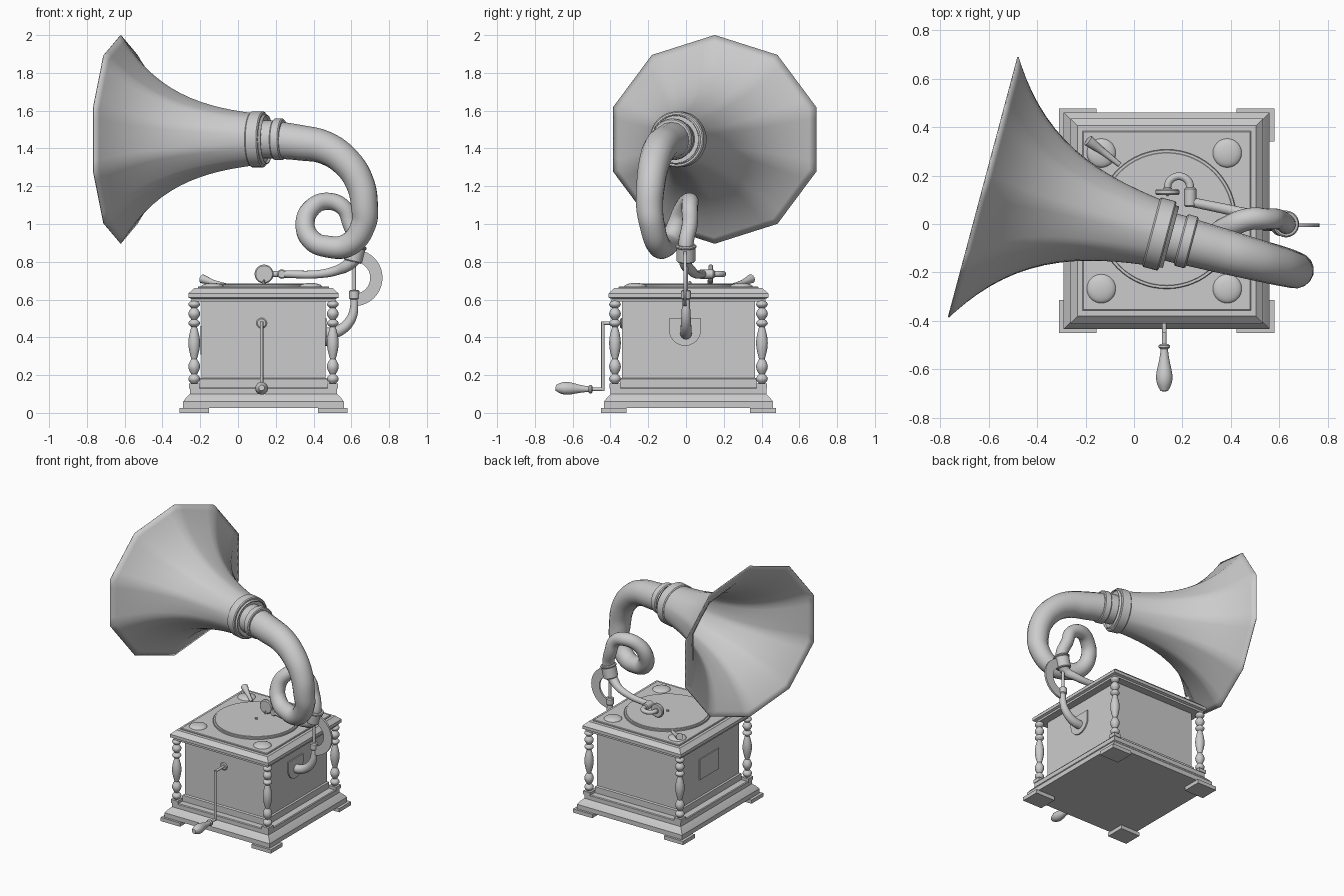
import bpy, bmesh, math
from mathutils import Vector

if "Cube" in bpy.data.objects:
    bpy.data.objects.remove(bpy.data.objects["Cube"])

shade = (0.6, 0.6, 0.6, 1)
grey = bpy.data.materials.new("plain_grey")
grey.use_nodes = True
grey.diffuse_color = shade
grey.node_tree.nodes["Principled BSDF"].inputs["Base Color"].default_value = shade

CENTRE = Vector((0.135, 0.013, 0))          # middle of the cabinet
CORNERS = [(-1, -1), (1, -1), (1, 1), (-1, 1)]
UP, FORWARD, BACK = Vector((0, 0, 1)), Vector((0, -1, 0)), Vector((0, 1, 0))


def activate(obj):
    bpy.context.collection.objects.link(obj)
    bpy.ops.object.select_all(action='DESELECT')
    obj.select_set(True)
    bpy.context.view_layer.objects.active = obj


def finish(obj, angle):
    obj.data.materials.append(grey)
    bpy.ops.object.shade_smooth_by_angle(angle=math.radians(angle))
    return obj


def skin(name, rings, cap=True, angle=35):
    """Join equal closed rings of points into one surface."""
    bm = bmesh.new()
    loops = [[bm.verts.new(point) for point in ring] for ring in rings]
    for low, high in zip(loops, loops[1:]):
        for k in range(len(low)):
            bm.faces.new((low[k - 1], low[k], high[k], high[k - 1]))
    if cap:
        bm.faces.new(loops[0])
        bm.faces.new(loops[-1])
    bmesh.ops.recalc_face_normals(bm, faces=bm.faces[:])
    mesh = bpy.data.meshes.new(name)
    bm.to_mesh(mesh)
    bm.free()
    obj = bpy.data.objects.new(name, mesh)
    activate(obj)
    return finish(obj, angle)


def arc(u, v, radius, start, end, steps=8):
    """Points along a circle, with angles in degrees."""
    angles = [math.radians(start + (end - start) * k / steps) for k in range(steps + 1)]
    return [(u + radius * math.cos(a), v + radius * math.sin(a)) for a in angles]


def lathe(name, base, axis, profile, sides=32):
    """Turn (radius, distance) pairs about an axis through base."""
    rotation = Vector(axis).to_track_quat('Z', 'Y')
    circle = arc(0, 0, 1, 0, 360, sides)[:-1]
    return skin(name, [[Vector(base) + rotation @ Vector((radius * u, radius * v, distance))
                        for u, v in circle] for radius, distance in profile])


def disc(name, base, axis, radius, height, edge=0.006, sides=48):
    """Round collar with softened rims."""
    lathe(name, base, axis, [(radius - edge, 0), (radius, edge),
                             (radius, height - edge), (radius - edge, height)], sides)


def beads(neck, belly, heights, steps=8):
    """Stacked bulges of a turned post."""
    profile, bottom = [], 0
    for height in heights:
        for k in range(steps):
            u = k / steps
            profile.append((neck + (belly - neck) * math.sin(math.pi * u), bottom + height * u))
        bottom += height
    return profile + [(neck, bottom)]


def moulding(name, middle, half_x, half_y, profile):
    """Stack rectangles given as (inset, height)."""
    return skin(name, [[(middle.x + sx * (half_x - inset), middle.y + sy * (half_y - inset), z)
                        for sx, sy in CORNERS] for inset, z in profile], angle=20)


def tube(name, points, start, end):
    """Smooth pipe that eases from the start radius to the end radius."""
    curve = bpy.data.curves.new(name, 'CURVE')
    curve.dimensions = '3D'
    curve.bevel_depth = 1
    curve.bevel_resolution = 6
    curve.resolution_u = 8
    curve.use_fill_caps = True
    spline = curve.splines.new('BEZIER')
    last = len(points) - 1
    spline.bezier_points.add(last)
    for k, (knot, point) in enumerate(zip(spline.bezier_points, points)):
        knot.co = point
        knot.radius = end + (start - end) * (1 - k / last) ** 1.7
        knot.handle_left_type = knot.handle_right_type = 'AUTO'
    activate(bpy.data.objects.new(name, curve))
    bpy.ops.object.convert(target='MESH')
    return finish(bpy.context.view_layer.objects.active, 50)


# Cabinet
moulding("plinth", CENTRE, 0.425, 0.447, [(0, 0.027), (0, 0.06), (0.015, 0.08), (0.035, 0.1),
                                          (0.035, 0.13), (0.04, 0.135)])
moulding("body", CENTRE, 0.328, 0.352, [(0, 0.13), (0, 0.6)])
moulding("body_foot_moulding", CENTRE, 0.338, 0.362, [(0, 0.13), (0, 0.18), (0.01, 0.186)])
moulding("lid", CENTRE, 0.398, 0.423, [(0.016, 0.59), (0.016, 0.604), (0, 0.61), (0, 0.632),
                                       (0.02, 0.65), (0.03, 0.66)])
moulding("lid_panel", CENTRE, 0.348, 0.37, [(0, 0.65), (0, 0.666), (0.004, 0.669)])
for sx, sy in CORNERS:
    post = CENTRE + Vector((sx * 0.367, sy * 0.389, 0))
    moulding("foot", CENTRE + Vector((sx * 0.367, sy * 0.395, 0)), 0.078, 0.068, [(0, 0), (0, 0.027)])
    moulding("column_block", post, 0.028, 0.028, [(0, 0.13), (0, 0.155)])
    lathe("column", post + UP * 0.155, UP, beads(0.015, 0.031, (0.05, 0.08, 0.17, 0.04, 0.06, 0.04)), 20)
    lathe("corner_dome", CENTRE + Vector((sx * 0.26 - 0.01, sy * 0.28, 0.668)), UP,
          [(0.06 * u, 0.02 * v) for u, v in arc(0, 0, 1, 0, 88, 6)])
moulding("side_plate", CENTRE - Vector((0.328, 0, 0)), 0.006, 0.11, [(0, 0.31), (0, 0.46)])
tube("lid_catch", [(-0.19, 0.345, 0.71), (-0.13, 0.3, 0.69), (-0.06, 0.245, 0.675)], 0.024, 0.01)

# Turntable
table = Vector((CENTRE.x, 0.02, 0.665))
disc("turntable_rim", table, UP, 0.288, 0.016, 0.003, 64)
disc("record", table, UP, 0.275, 0.02, 0.002, 64)
disc("spindle", table, UP, 0.008, 0.032, 0.003, 12)

# Horn: ten flat panels at the mouth blending into a round throat
MOUTH = Vector((-0.62, 0.152, 1.448))
AXIS = Vector((0.966, -0.258, 0)).normalized()
SIDE = UP.cross(AXIS)
PANELS, STEPS, LENGTH = 10, 6, 0.8
sector = math.tau / PANELS
rings = []
for step in range(17):
    along = LENGTH * (step / 16) ** 1.3
    radius = 0.105 + 0.4475 * math.exp(-along / 0.28)
    roundness = along / LENGTH
    ring = []
    for k in range(PANELS * STEPS):
        a = k * sector / STEPS
        flat = math.cos(sector / 2) / math.cos((k % STEPS / STEPS - 0.5) * sector)
        reach = radius * (flat + (1 - flat) * roundness)
        widen = 1 + 0.06 * (1 - roundness)
        ring.append(MOUTH + AXIS * along + SIDE * (reach * widen * math.sin(a)) + UP * (reach * math.cos(a)))
    rings.append(ring)
horn = skin("horn", rings, cap=False, angle=24)
wall = horn.modifiers.new("wall", 'SOLIDIFY')
wall.thickness = 0.006
disc("horn_collar", MOUTH + AXIS * 0.715, AXIS, 0.148, 0.07)
disc("neck_sleeve", MOUTH + AXIS * 0.78, AXIS, 0.1, 0.1)
disc("neck_collar", MOUTH + AXIS * 0.84, AXIS, 0.11, 0.05)

# Coiled neck: a wide bend in line with the horn, then one tight loop
bend = [(0.17, MOUTH.z)] + arc(0.33, 1.09, 0.34, 90, 0, 4)
path = [(x, MOUTH.y + (x - MOUTH.x) * AXIS.y / AXIS.x, z) for x, z in bend]
for k in range(9):
    radius = 0.12 + 0.035 * max(0, 2 - k)
    a = -k * math.pi / 4
    path.append((0.475 + radius * math.cos(a), 0.2 * min(1, k / 6) - 0.18, 1 + radius * math.sin(a)))
path += [(0.627, 0, 0.9), (0.615, 0, 0.82)]
tube("horn_neck", path, 0.1, 0.04)
lean = Vector((0.25, 0, 1)).normalized()
joint = Vector((0.607, 0, 0.8))
disc("neck_joint", joint, lean, 0.05, 0.09)
disc("neck_joint_rim", joint + lean * 0.075, lean, 0.055, 0.018)

# Tone arm and sound box
ARM = 0.735
tube("tone_arm", [(0.615, 0, 0.82), (0.585, 0, 0.785), (0.53, 0.025, 0.757),
                  (0.43, 0.05, ARM), (0.24, 0.09, ARM)], 0.04, 0.02)
disc("arm_swivel", (0.232, 0.07, ARM), BACK, 0.025, 0.08, sides=20)
tube("sound_pipe", [(x, y, ARM) for x, y in arc(0.185, 0.15, 0.047, 0, 180)], 0.017, 0.015)
box_front = Vector((0.138, 0.12, ARM))
disc("sound_box", box_front, BACK, 0.05, 0.024)
disc("sound_box_hub", box_front, BACK, 0.018, 0.034)
disc("needle", box_front - UP * 0.06, UP, 0.005, 0.03, 0.002, 8)

# Curved support on the right face
crescent = arc(0.615, 0.715, 0.15, 90, -90, 20) + arc(0.615, 0.715, 0.085, -90, 90, 20)
skin("support_plate", [[(x, y, z) for x, z in crescent] for y in (-0.012, 0.002)])
rod = Vector((0.615, 0, 0.6))
disc("support_rod", rod, UP, 0.01, 0.22, sides=16)
disc("support_knuckle", rod, UP, 0.027, 0.05, sides=20)
elbow = [(rod.x, 0.63)] + arc(0.47, 0.565, 0.145, 0, -90, 5)
tube("support_elbow", [(x, 0, z) for x, z in elbow], 0.018, 0.031)
shield = [(-0.09, 0.5), (-0.09, 0.44)] + arc(-0.005, 0.44, 0.085, 180, 360, 12) + [(0.08, 0.5)]
skin("support_shield", [[(x, y, z) for y, z in shield] for x in (0.455, 0.472)])

# Crank
pivot = Vector((0.125, -0.335, 0.475))
grip = pivot + FORWARD * 0.16 - UP * 0.35
arm = FORWARD * 0.105
disc("crank_rosette", pivot, FORWARD, 0.028, 0.014, sides=20)
tube("crank_axle", [pivot, pivot + arm], 0.009, 0.009)
tube("crank_rod", [pivot + arm + UP * 0.008, grip - FORWARD * 0.055 - UP * 0.008], 0.009, 0.009)
tube("crank_pin", [grip - FORWARD * 0.055, grip], 0.009, 0.009)
disc("crank_ferrule", grip, FORWARD, 0.023, 0.02, sides=20)
swell = [(0.015 + 0.019 * math.sin(math.pi * (k / 12) ** 1.9), 0.185 * k / 12) for k in range(13)]
lathe("crank_handle", grip + FORWARD * 0.01, FORWARD + UP * 0.04, swell, 24)
